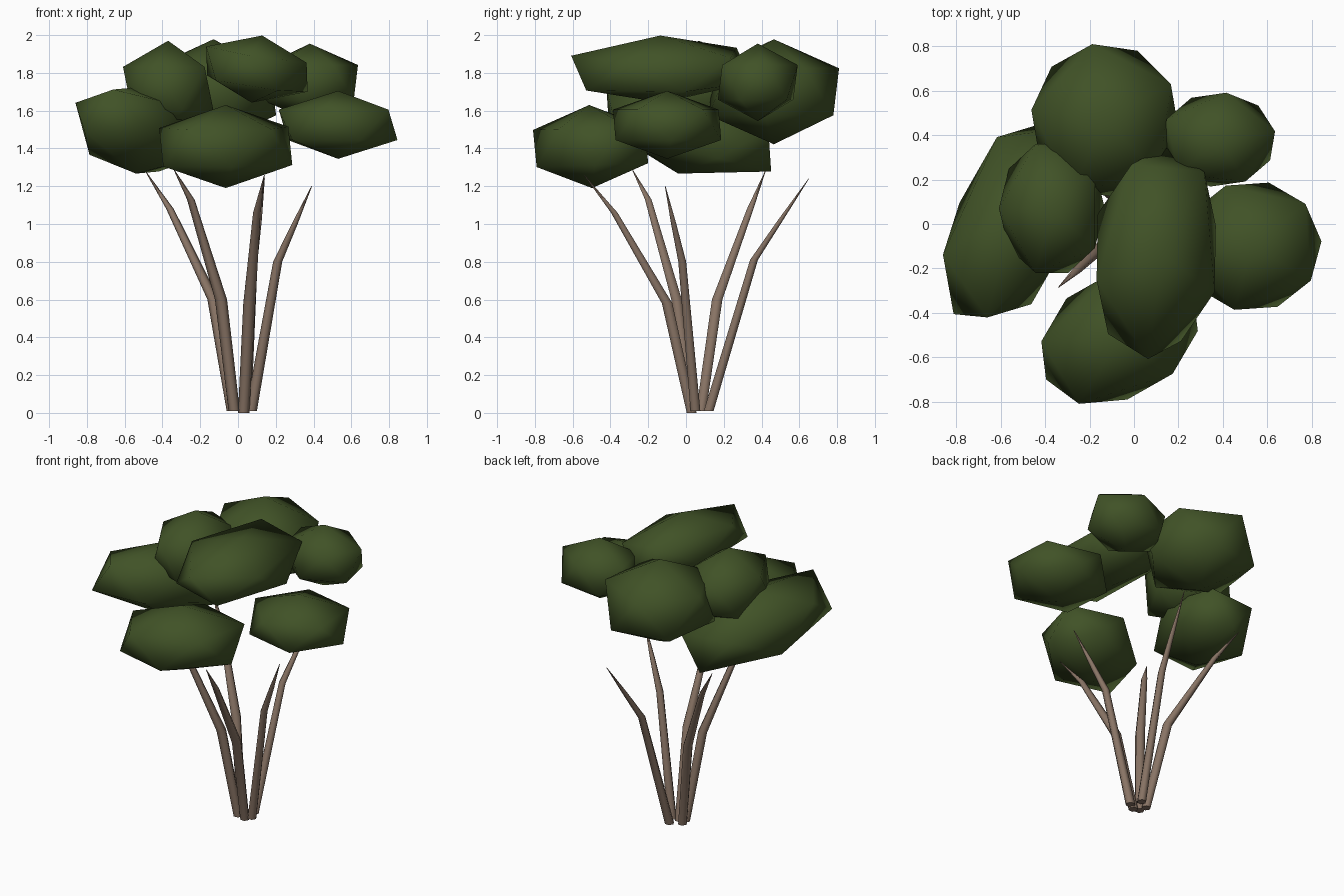
import bpy, bmesh, math
from mathutils import Matrix, Vector

cube = bpy.data.objects.get("Cube")
if cube:
    bpy.data.objects.remove(cube, do_unlink=True)


def make_material(name, rgb):
    mat = bpy.data.materials.new(name)
    mat.use_nodes = True
    mat.diffuse_color = (*rgb, 1)
    bsdf = mat.node_tree.nodes["Principled BSDF"]
    bsdf.inputs["Base Color"].default_value = (*rgb, 1)
    bsdf.inputs["Roughness"].default_value = 0.9
    return mat


leaf_green = make_material("leaf_green", (0.052, 0.085, 0.02))
bark_brown = make_material("bark_brown", (0.25, 0.175, 0.13))


def finish(name, bm, mat):
    bmesh.ops.recalc_face_normals(bm, faces=bm.faces)
    mesh = bpy.data.meshes.new(name)
    bm.to_mesh(mesh)
    bm.free()
    mesh.materials.append(mat)
    obj = bpy.data.objects.new(name, mesh)
    bpy.context.collection.objects.link(obj)


def spin(degrees, axis):
    return Matrix.Rotation(math.radians(degrees), 4, axis)


def foliage(name, centre, half, turn=0, phase=0, tilt=(0, 0)):
    """Flattened twenty-sided clump: half sizes, turn about z, tilt about x and y.
    The phase spins the corners before the clump is stretched."""
    bm = bmesh.new()
    bmesh.ops.create_icosphere(bm, subdivisions=1, radius=1)
    # the widest rings sit inside the unit sphere, so widen to the wanted outline
    size = Matrix.Diagonal((half[0] / 0.88, half[1] / 0.88, half[2], 1))
    rot = spin(tilt[0], 'X') @ spin(tilt[1], 'Y') @ spin(turn, 'Z')
    bm.transform(Matrix.Translation(centre) @ rot @ size @ spin(phase, 'Z'))
    for f in bm.faces:
        f.smooth = True
    finish(name, bm, leaf_green)


def branch(name, path, radii=(0.03, 0.032, 0.02, 0.002), sides=6):
    """Tapered, bent stem through the path points."""
    bm = bmesh.new()
    rings = []
    for p, r in zip(path, radii):
        rings.append([bm.verts.new(Vector(p) + Vector((r * math.cos(a), r * math.sin(a), 0)))
                      for a in (math.tau * i / sides for i in range(sides))])
    for low, high in zip(rings, rings[1:]):
        for i in range(sides):
            j = (i + 1) % sides
            bm.faces.new((low[i], low[j], high[j], high[i])).smooth = True
    bm.faces.new(rings[0])
    bm.faces.new(rings[-1])
    finish(name, bm, bark_brown)


# Leaf clumps
foliage("front_foliage", (-0.065, -0.505, 1.41), (0.38, 0.275, 0.22), turn=31, tilt=(2, 0))
foliage("left_foliage", (0.53, -0.1, 1.525), (0.31, 0.29, 0.18), turn=184)
foliage("right_foliage", (-0.54, 0.015, 1.495), (0.5, 0.265, 0.235), turn=66, phase=-18, tilt=(-14, 0))
foliage("upper_right_foliage", (-0.37, 0.07, 1.72), (0.235, 0.3, 0.25), turn=180)
foliage("top_foliage", (0.1, -0.13, 1.82), (0.47, 0.28, 0.18), turn=264, tilt=(2, 9))
foliage("back_foliage", (-0.13, 0.465, 1.7), (0.33, 0.345, 0.278), phase=28)
foliage("back_left_foliage", (0.38, 0.38, 1.75), (0.255, 0.21, 0.205), phase=10)

# Stems fanning out from the ground
branch("back_right_stem", [(-0.03, 0.08, 0.01), (-0.13, 0.165, 0.6), (-0.36, 0.34, 1.08), (-0.49, 0.42, 1.28)])
branch("front_right_stem", [(-0.02, 0.03, 0.01), (-0.09, -0.05, 0.6), (-0.25, -0.2, 1.13), (-0.34, -0.285, 1.29)])
branch("front_stem", [(0.03, 0.03, 0), (0.06, -0.1, 0.58), (0.1, -0.38, 1.06), (0.14, -0.54, 1.26)])
branch("back_stem", [(0.04, 0.12, 0.01), (0.08, 0.36, 0.81), (0.11, 0.5, 1.02), (0.14, 0.65, 1.24)],
       radii=(0.03, 0.024, 0.016, 0.002))
branch("left_stem", [(0.07, 0.05, 0.01), (0.21, -0.02, 0.8), (0.3, -0.065, 1.0), (0.39, -0.11, 1.2)],
       radii=(0.03, 0.024, 0.016, 0.002))
